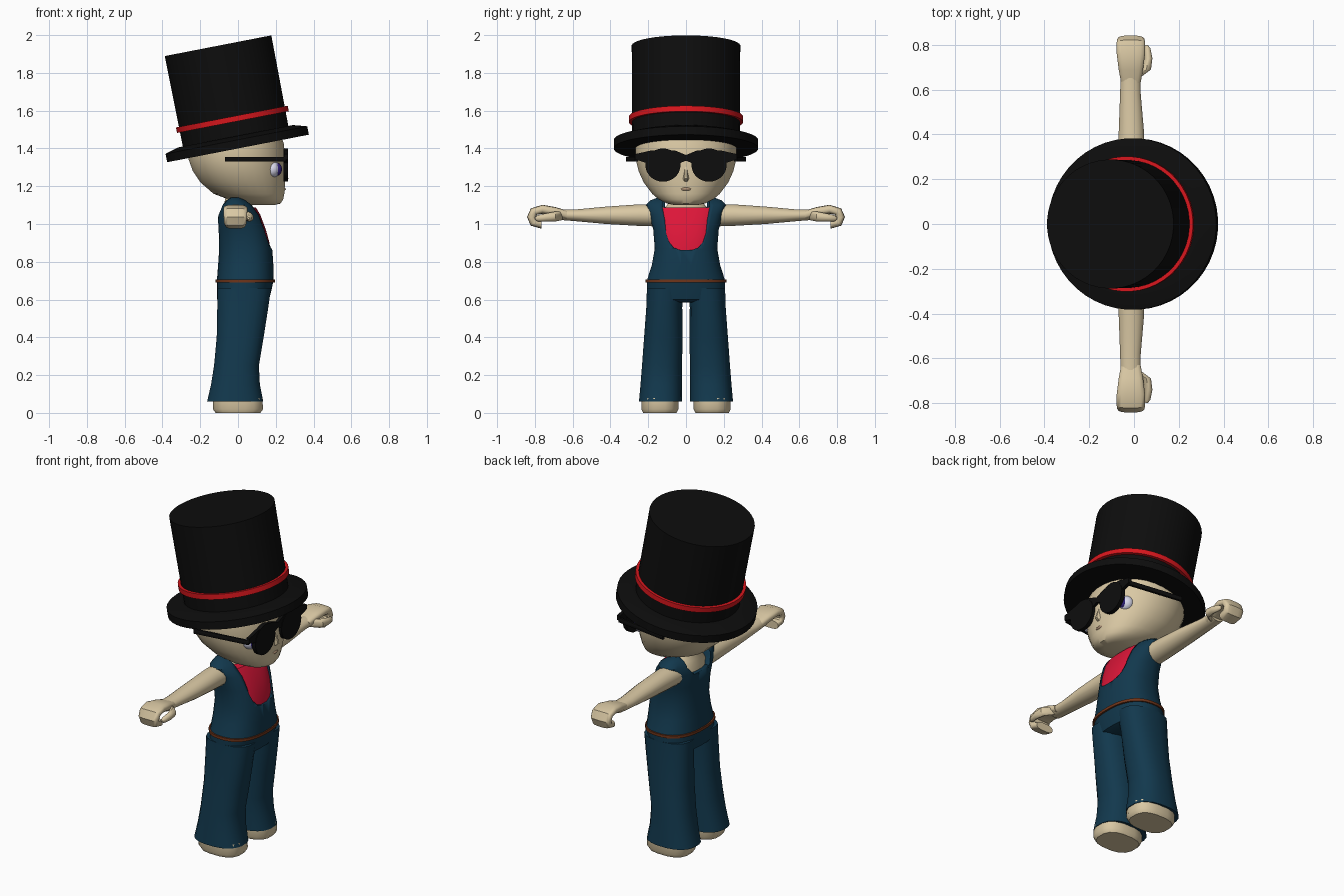
import bpy, bmesh, math
from mathutils import Vector, Matrix


def material(name, rgb):
    m = bpy.data.materials.new(name)
    m.diffuse_color = (*rgb, 1)
    return m


SKIN = material("skin", (0.70, 0.58, 0.37))
BLUE = material("denim", (0.006, 0.04, 0.075))
RED = material("shirt_red", (0.72, 0.008, 0.04))
BAND = material("band_red", (0.68, 0.008, 0.012))
BLACK = material("black", (0.004, 0.004, 0.004))
BROWN = material("belt_brown", (0.16, 0.035, 0.01))
WHITE = material("eye_white", (0.7, 0.7, 0.85))
IRIS = material("iris", (0.03, 0.015, 0.2))
LIP = material("lip", (0.42, 0.28, 0.18))


def finish(name, bm, mat, angle=42):
    bmesh.ops.recalc_face_normals(bm, faces=bm.faces)
    me = bpy.data.meshes.new(name)
    for f in bm.faces:
        f.smooth = True
    bm.to_mesh(me)
    bm.free()
    me.set_sharp_from_angle(angle=math.radians(angle))
    me.materials.append(mat)
    ob = bpy.data.objects.new(name, me)
    bpy.context.collection.objects.link(ob)
    return ob


def loft(name, rings, mat, n=20, power=2.0, closed=False):
    """Skin superellipse rings given as (centre, u axis, v axis)."""
    bm = bmesh.new()
    loops = []
    for c, u, v in rings:
        pts = []
        for i in range(n):
            t = 2 * math.pi * (i + 0.5) / n
            a, b = (math.copysign(abs(k) ** (2 / power), k) for k in (math.cos(t), math.sin(t)))
            pts.append(bm.verts.new(Vector(c) + Vector(u) * a + Vector(v) * b))
        loops.append(pts)
    pairs = list(zip(loops, loops[1:])) + ([(loops[-1], loops[0])] if closed else [])
    for p, q in pairs:
        for i in range(n):
            j = (i + 1) % n
            bm.faces.new((p[i], p[j], q[j], q[i]))
    if not closed:
        bm.faces.new(loops[0])
        bm.faces.new(loops[-1])
    return finish(name, bm, mat)


def stack(name, rows, mat, **kw):
    """Horizontal rings given as (z, x back, x front, y centre, y radius)."""
    rings = [((((b + f) / 2), yc, z), ((f - b) / 2, 0, 0), (0, yr, 0)) for z, b, f, yc, yr in rows]
    return loft(name, rings, mat, **kw)


def prism(name, pts, x0, x1, mat):
    """Outline in (y, z) extruded along x."""
    bm = bmesh.new()
    a, b = ([bm.verts.new((x, y, z)) for y, z in pts] for x in (x0, x1))
    bm.faces.new(a)
    bm.faces.new(b)
    for i in range(len(pts)):
        j = (i + 1) % len(pts)
        bm.faces.new((a[i], a[j], b[j], b[i]))
    return finish(name, bm, mat)


def ball(name, loc, scale, mat):
    bm = bmesh.new()
    bmesh.ops.create_uvsphere(bm, u_segments=20, v_segments=12, radius=1,
                              matrix=Matrix.Translation(loc) @ Matrix.Diagonal((*scale, 1)))
    return finish(name, bm, mat)


def cut(target, cutter):
    m = target.modifiers.new("cut", "BOOLEAN")
    m.operation, m.object, m.solver = "DIFFERENCE", cutter, "EXACT"
    cutter.hide_render = True
    bpy.context.view_layer.objects.active = target
    bpy.ops.object.modifier_apply(modifier=m.name)
    bpy.data.objects.remove(cutter)


# Hat, tilted backwards
TILT = Matrix.Translation((0, 0, 1.40)) @ Matrix.Rotation(math.radians(-11), 4, "Y")


def turned(name, profile, mat, closed=False):
    rings = [((0, 0, z), (r, 0, 0), (0, r, 0)) for r, z in profile]
    ob = loft(name, rings, mat, n=48, closed=closed)
    ob.data.transform(TILT)


turned("hat", [(0.383, 0), (0.383, 0.045), (0.31, 0.066), (0.285, 0.066), (0.288, 0.554)], BLACK)
turned("hat_band", [(0.28, 0.142), (0.302, 0.142), (0.302, 0.172), (0.28, 0.172)], BAND, closed=True)

# Head, nose, mouth and neck
stack("head", [(1.10, 0.06, 0.19, 0, 0.06), (1.108, 0.03, 0.225, 0, 0.10), (1.13, -0.05, 0.24, 0, 0.145),
               (1.16, -0.13, 0.246, 0, 0.18), (1.22, -0.20, 0.25, 0, 0.225), (1.28, -0.24, 0.252, 0, 0.252),
               (1.34, -0.262, 0.25, 0, 0.267), (1.42, -0.27, 0.245, 0, 0.268), (1.5, -0.24, 0.22, 0, 0.25)],
      SKIN, n=32, power=2.1)
stack("nose", [(1.225, 0.20, 0.25, 0, 0.02), (1.24, 0.20, 0.27, 0, 0.018), (1.31, 0.20, 0.25, 0, 0.01)], SKIN, n=8)
ball("mouth", (0.24, 0, 1.185), (0.013, 0.03, 0.01), LIP)
stack("neck", [(0.98, -0.09, 0.06, 0, 0.13), (1.07, -0.085, 0.06, 0, 0.13), (1.10, -0.075, 0.06, 0, 0.10),
               (1.18, -0.06, 0.06, 0, 0.07)], SKIN)

# Overalls top with open neckline over a red shirt
top = stack("overalls_top", [(0.695, -0.113, 0.19, 0, 0.21), (0.78, -0.106, 0.188, 0, 0.182),
                             (0.87, -0.10, 0.182, 0, 0.166), (0.97, -0.103, 0.16, 0, 0.174),
                             (1.05, -0.108, 0.125, 0, 0.195), (1.10, -0.09, 0.085, 0, 0.215),
                             (1.125, -0.07, 0.05, 0, 0.19), (1.14, -0.045, 0.02, 0, 0.15)],
            BLUE, n=32, power=2.4)
half = [(0.03, 0.862), (0.065, 0.875), (0.09, 0.905), (0.105, 0.95), (0.112, 1.02), (0.125, 1.09), (0.125, 1.3)]
cut(top, prism("neckline_cutter", half + [(-y, z) for y, z in reversed(half)], 0.03, 0.4, BLUE))
cut(top, prism("collar_cutter", [(0.07, 1.04), (0.11, 1.09), (0.11, 1.3), (-0.11, 1.3), (-0.11, 1.09), (-0.07, 1.04)],
               -0.4, 0.1, BLUE))
stack("shirt", [(0.83, -0.02, 0.172, 0, 0.15), (0.90, -0.02, 0.167, 0, 0.15), (0.97, -0.02, 0.148, 0, 0.155),
                (1.05, -0.02, 0.118, 0, 0.165), (1.088, -0.02, 0.095, 0, 0.165)], RED, n=32, power=2.4)

# Belt and trousers
stack("belt", [(0.69, -0.12, 0.196, 0, 0.215), (0.706, -0.12, 0.196, 0, 0.215)], BROWN, n=32, power=2.4)
stack("hips", [(0.70, -0.113, 0.188, 0, 0.208), (0.65, -0.113, 0.178, 0, 0.208), (0.60, -0.112, 0.165, 0, 0.208),
               (0.585, -0.07, 0.12, 0, 0.17)], BLUE, n=32, power=2.4)

for s, side in ((1, "left"), (-1, "right")):
    # Legs and feet
    stack("leg_" + side, [(0.66, -0.11, 0.176, s * .108, 0.10), (0.56, -0.111, 0.162, s * .115, 0.096),
                          (0.40, -0.114, 0.137, s * .12, 0.103), (0.25, -0.128, 0.112, s * .127, 0.107),
                          (0.15, -0.144, 0.117, s * .131, 0.111), (0.06, -0.165, 0.135, s * .135, 0.115)],
          BLUE, power=2.4)
    stack("foot_" + side, [(0, -0.12, 0.12, s * .138, 0.09), (0.02, -0.135, 0.135, s * .138, 0.1),
                           (0.08, -0.135, 0.13, s * .138, 0.1)], SKIN, n=16, power=2.6)
    # Arm along y
    loft("arm_" + side, [((xc, s * y, z), (xr, 0, 0), (0, 0, zr)) for y, z, xc, xr, zr in
                         [(0.12, 1.045, -0.012, 0.066, 0.06), (0.25, 1.047, -0.012, 0.063, 0.058),
                          (0.42, 1.046, -0.012, 0.057, 0.047), (0.58, 1.046, -0.016, 0.047, 0.032),
                          (0.68, 1.05, -0.016, 0.044, 0.028)]], SKIN, n=16)
    # Palm with fingers curling under
    path = [(0.63, 1.047, 0, 1, 0.044), (0.69, 1.065, -0.1, 1, 0.055), (0.76, 1.078, 0, 1, 0.064),
            (0.805, 1.066, 0.7, 0.7, 0.064), (0.818, 1.035, 1, 0.1, 0.062), (0.806, 1.008, 0.7, -0.7, 0.06),
            (0.765, 0.999, 0, -1, 0.055)]
    loft("hand_" + side, [((-0.014, s * y, z), (w, 0, 0), (0, s * a * 0.024, b * 0.024)) for y, z, a, b, w in path],
         SKIN, n=16, power=3)
    loft("thumb_" + side, [((x, s * y, z), (r, 0, 0), (0, 0, r * 1.2)) for x, y, z, r in
                           [(0.01, 0.655, 1.045, 0.02), (0.055, 0.69, 1.04, 0.022), (0.065, 0.74, 1.035, 0.018),
                            (0.06, 0.785, 1.03, 0.014), (0.056, 0.80, 1.03, 0.005)]], SKIN, n=10)
    # Eye
    ball("eye_" + side, (0.182, s * 0.145, 1.29), (0.042, 0.05, 0.045), WHITE)
    ball("iris_" + side, (0.205, s * 0.152, 1.29), (0.028, 0.028, 0.034), IRIS)
    # Sunglasses lens, brow end and temple
    lens = [(s * (0.122 + 0.093 * math.cos(t)), 1.312 + 0.088 * math.sin(t))
            for t in (2 * math.pi * i / 28 for i in range(28))]
    prism("lens_" + side, lens, 0.242, 0.266, BLACK)
    prism("glasses_brow_" + side, [(0, 1.335), (s * 0.05, 1.315), (s * 0.2, 1.32), (s * 0.27, 1.342),
                                   (s * 0.27, 1.37), (s * 0.19, 1.388), (s * 0.06, 1.39), (0, 1.365)],
          0.244, 0.264, BLACK)
    loft("temple_" + side, [((x, s * y, 1.343), (0, 0.009, 0), (0, 0, 0.013)) for x, y in
                            [(0.255, 0.262), (-0.07, 0.31)]], BLACK, n=8, power=6)
